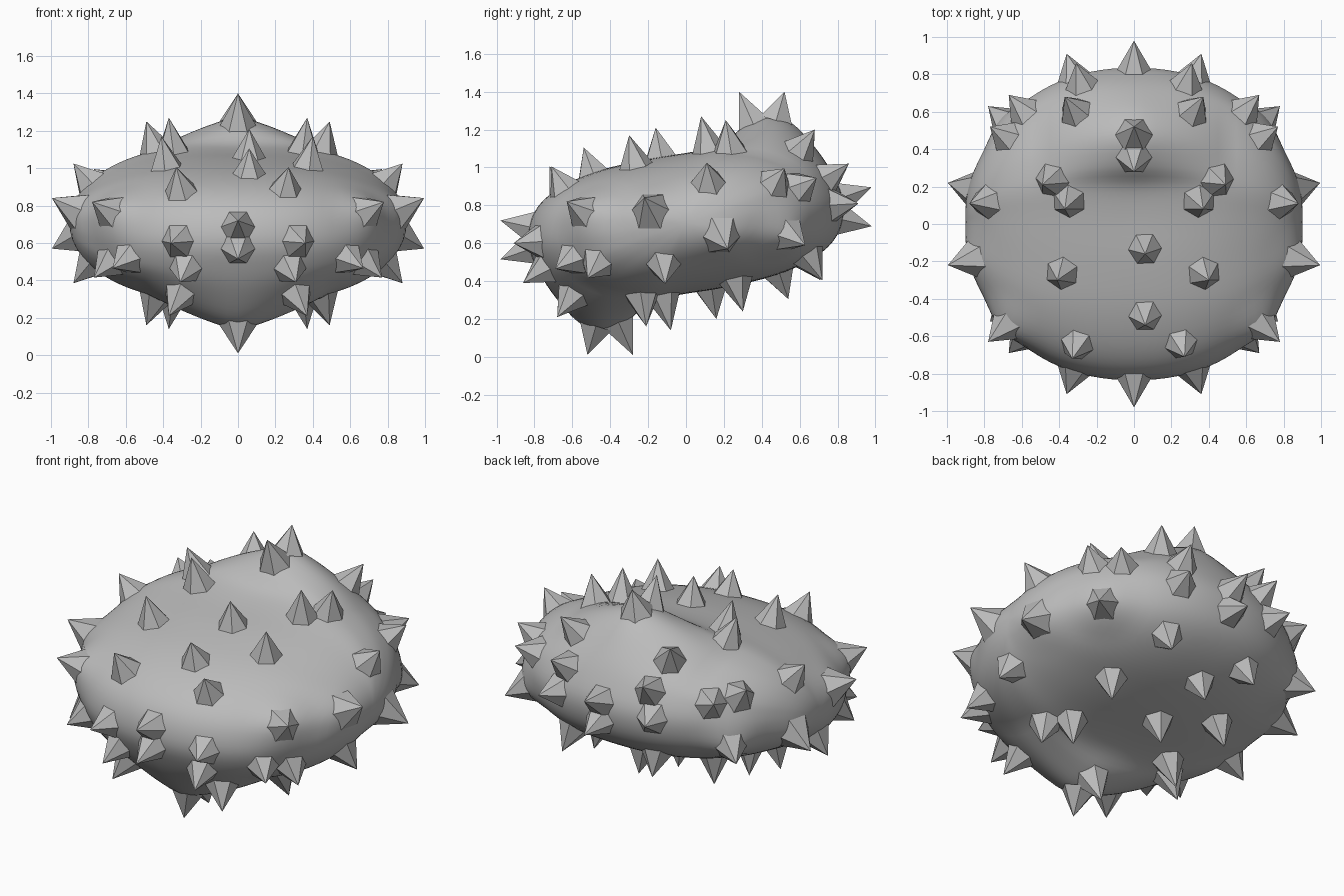
import bpy, bmesh, math
from mathutils import Vector
from mathutils.bvhtree import BVHTree

if "Cube" in bpy.data.objects:
    bpy.data.objects.remove(bpy.data.objects["Cube"])

CENTRE = Vector((0, 0, 0.705))
HALF_WIDTH = 0.9

grey = bpy.data.materials.new("plain grey")
grey.diffuse_color = (0.5, 0.5, 0.5, 1)
grey.use_nodes = True
grey.node_tree.nodes["Principled BSDF"].inputs["Base Color"].default_value = grey.diffuse_color

# Body: upper half of the side profile (y, z) and the hump added near the middle
HALF = [(-0.835, -0.1, 0), (-0.80, 0.06, 0), (-0.68, 0.18, 0), (-0.47, 0.275, 0),
        (-0.2, 0.34, 0), (0.05, 0.39, -0.01), (0.2, 0.42, 0.005), (0.31, 0.425, 0.09),
        (0.45, 0.41, 0.155), (0.57, 0.375, 0.145), (0.69, 0.32, 0.07), (0.78, 0.24, 0.01)]
PROFILE = HALF + [(-y, -z, -h) for y, z, h in HALF]
PROFILE = [Vector(p) for p in PROFILE]

# Spike tips relative to the centre: single ones, then ones mirrored in x
SINGLE = [(0, 0.28, 0.695), (0, 0.52, 0.695), (0.06, -0.16, 0.505), (0.06, -0.54, 0.40),
          (0.40, -0.3, 0.465), (-0.41, -0.3, 0.465), (0.27, -0.71, 0.30),
          (-0.33, -0.72, 0.30), (0, -0.98, 0.015), (0, -0.98, -0.19)]
PAIRS = [(0.36, -0.91, -0.105), (0.37, 0.08, 0.565), (0.49, 0.21, 0.545),
         (0.31, -0.86, -0.315), (0.37, -0.68, -0.495), (0.67, -0.69, -0.24),
         (0.77, -0.52, -0.29), (0.88, -0.11, -0.32)]
# Spikes that the body swells towards: tip and how far the body rises
FLARED = [((0.78, -0.63, 0.115), 0.05), ((0.995, -0.22, 0.135), 0.02)]


def catmull(points, steps):
    """Closed smooth curve through the points."""
    out, n = [], len(points)
    for i in range(n):
        a, b, c, d = (points[(i + k) % n] for k in (-1, 0, 1, 2))
        for s in range(steps):
            t = s / steps
            out.append(0.5 * (2 * b + (c - a) * t + (2 * a - 5 * b + 4 * c - d) * t * t
                              + (3 * b - a - 3 * c + d) * t ** 3))
    return out


def finish(bm, name):
    bmesh.ops.recalc_face_normals(bm, faces=bm.faces)
    mesh = bpy.data.meshes.new(name)
    bm.to_mesh(mesh)
    mesh.materials.append(grey)
    ob = bpy.data.objects.new(name, mesh)
    ob.location = CENTRE
    bpy.context.collection.objects.link(ob)
    return ob


# Body: rings across x that shrink towards rounded ends
section = catmull(PROFILE, 4)
SLICES = 48
body = bmesh.new()
rings = []
for i in range(1, SLICES):
    x = -math.cos(math.pi * i / SLICES)
    deep = (1 - abs(x) ** 2.2) ** 0.5
    tall = (1 - abs(x) ** 2.5) ** 0.5
    hump = max(0, 1 - (math.hypot(x, 0.06) - 0.06) / 0.5)
    rings.append([body.verts.new((x * HALF_WIDTH, p.x * deep, p.y * tall + p.z * hump))
                  for p in section])
n = len(section)
for a, b in zip(rings, rings[1:]):
    for j in range(n):
        body.faces.new((a[j], a[(j + 1) % n], b[(j + 1) % n], b[j]))
for ring, x in ((rings[0], -HALF_WIDTH), (rings[-1], HALF_WIDTH)):
    pole = body.verts.new((x, 0, 0))
    for j in range(n):
        body.faces.new((ring[j], ring[(j + 1) % n], pole))
for f in body.faces:
    f.smooth = True
surface = BVHTree.FromBMesh(body)

# Where each spike stands and points: the nearest body point out to the tip
tips = SINGLE + PAIRS + [(-x, y, z) for x, y, z in PAIRS]
spots = [(Vector(t), 0) for t in tips]
for (x, y, z), rise in FLARED:
    spots += [(Vector((x, y, z)), rise), (Vector((-x, y, z)), rise)]
spots += [(-t, rise) for t, rise in spots]
spots = [(t, surface.find_nearest(t)[0], rise) for t, rise in spots]

# Swellings of the body under the flared spikes
REACH = 0.22
for tip, foot, rise in spots:
    if rise:
        axis = (tip - foot).normalized()
        for v in body.verts:
            d = (v.co - foot).length
            if d < REACH:
                v.co += axis * rise * (1 - d / REACH) ** 1.5
finish(body, "body")

# Spikes: six-sided cones, wider where the body flares
SIDES, SINK = 6, 0.02
spikes = bmesh.new()
for tip, foot, rise in spots:
    radius = 0.115 if rise else 0.1
    axis = (tip - foot).normalized()
    base = foot - axis * SINK
    turn = axis.to_track_quat('Z', 'Y')
    ring = []
    for k in range(SIDES):
        ang = 2 * math.pi * k / SIDES
        ring.append(spikes.verts.new(
            base + turn @ Vector((radius * math.cos(ang), radius * math.sin(ang), 0))))
    top = spikes.verts.new(tip)
    for k in range(SIDES):
        spikes.faces.new((ring[k], ring[(k + 1) % SIDES], top))
    spikes.faces.new(ring[::-1])
finish(spikes, "spikes")
